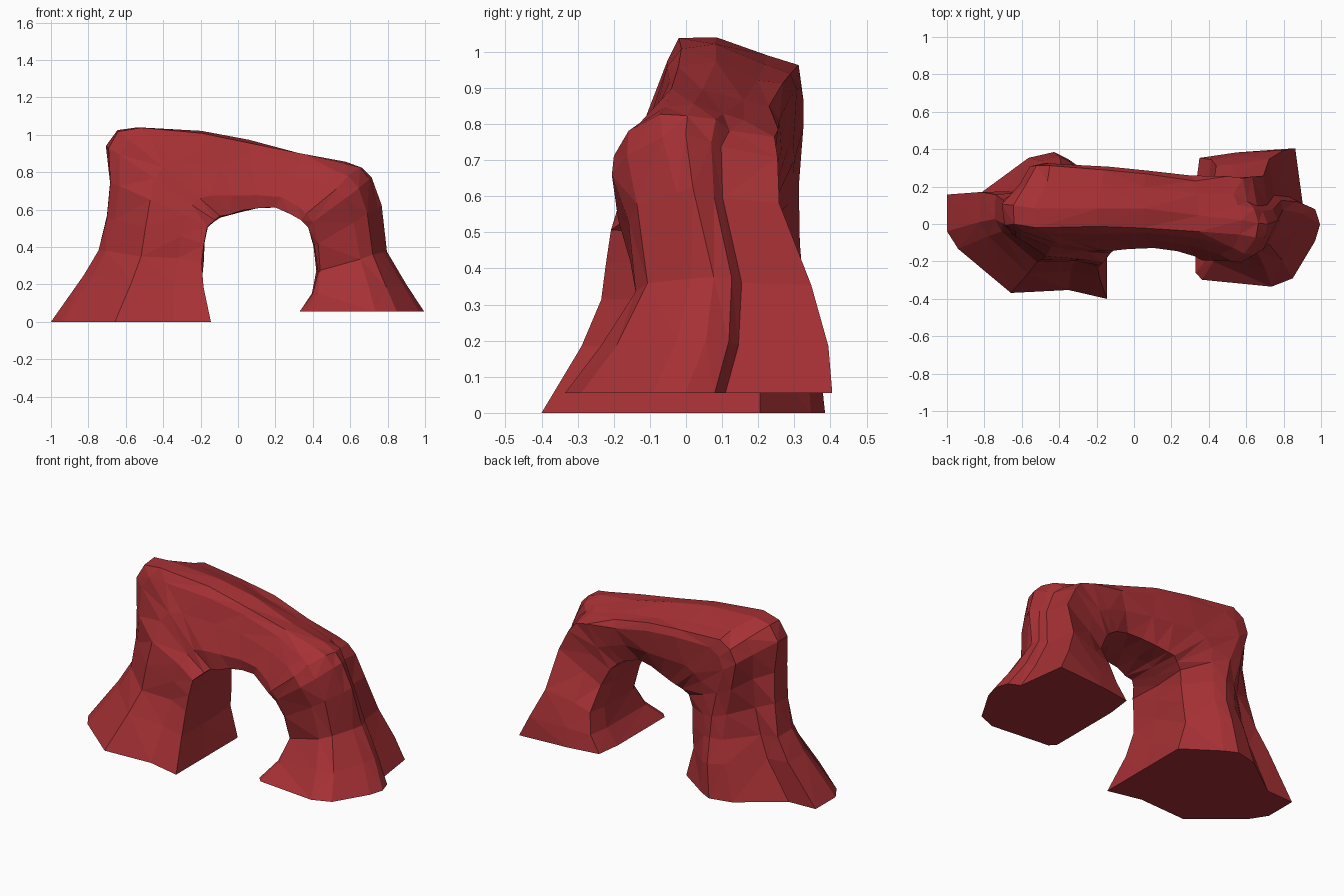
import bpy, bmesh, random
from mathutils import Vector

if "Cube" in bpy.data.objects:
    bpy.data.objects.remove(bpy.data.objects["Cube"])

random.seed(4)

# Cross-section templates: (u: 0 inner side .. 1 outer side, v: 0 front .. 1 back)
LEFT = [(0, 0), (.24, .06), (.6, .04), (.93, .34), (1, .46), (1, .71),
        (.79, .72), (.49, .96), (.33, 1), (.24, .95), (0, .77), (0, .35)]
BEAM = [(0, .03), (.2, 0), (.55, .1), (.86, .2), (.98, .27), (1, .5),
        (.87, .8), (.83, .97), (.7, 1), (.33, .95), (0, .8), (0, .4)]
RIGHT = [(0, .1), (.05, .05), (.61, 0), (.78, .06), (.96, .33), (1, .45),
         (.96, .56), (.86, .6), (.8, 1), (.33, .97), (.03, .93), (0, .72)]

# Stations along the arch: outer x, z, inner x, z, front y, back y, beam share
LEFT_LEG = [
    (-1, 0, -.145, 0, -.40, .385, 0),
    (-.82, .25, -.19, .18, -.29, .36, 0),
    (-.745, .38, -.19, .32, -.235, .33, .05),
    (-.70, .56, -.185, .42, -.22, .31, .2),
    (-.69, .75, -.165, .51, -.21, .31, .5),
]
SPAN = [
    (-.70, .94, -.13, .54, -.16, .32, .75),
    (-.65, 1.03, -.09, .56, -.145, .325, .85),
    (-.53, 1.045, -.05, .575, -.145, .325, 1),
    (-.2, 1.015, .02, .59, -.135, .305, 1),
    (.05, .97, .11, .61, -.13, .285, 1),
    (.35, .9, .2, .61, -.15, .26, .85),
    (.58, .85, .28, .58, -.19, .25, .5),
]
RIGHT_LEG = [
    (.66, .83, .33, .55, -.21, .25, .3),
    (.71, .77, .37, .51, -.21, .25, .2),
    (.765, .62, .41, .40, -.17, .26, .1),
    (.80, .38, .425, .27, -.14, .34, 0),
    (.9, .2, .40, .15, -.23, .39, 0),
    (.995, .055, .33, .055, -.335, .405, 0),
]


def section(station, end_shape, jitter):
    """Blend the leg and beam templates and place the ring in space."""
    ox, oz, ix, iz, front, back, share = station
    ring = []
    for (u0, v0), (u1, v1) in zip(end_shape, BEAM):
        u, v = u0 + (u1 - u0) * share, v0 + (v1 - v0) * share
        p = Vector((ix + (ox - ix) * u, front + (back - front) * v, iz + (oz - iz) * u))
        ring.append(p + Vector([random.uniform(-jitter, jitter) for _ in range(3)]))
    return ring


# Loft the rock from foot to foot
stations = [(s, LEFT) for s in LEFT_LEG + SPAN[:4]] + [(s, RIGHT) for s in SPAN[4:] + RIGHT_LEG]
bm = bmesh.new()
rings = []
for i, (s, shape) in enumerate(stations):
    jitter = 0 if i in (0, len(stations) - 1) else .007
    rings.append([bm.verts.new(p) for p in section(s, shape, jitter)])
for a, b in zip(rings, rings[1:]):
    for k in range(len(a)):
        n = (k + 1) % len(a)
        bm.faces.new((a[k], a[n], b[n], b[k]))
bmesh.ops.triangulate(bm, faces=bm.faces[:])

# Flat undersides of both feet
bm.faces.new(rings[0])
bm.faces.new(rings[-1])
bmesh.ops.recalc_face_normals(bm, faces=bm.faces[:])

mesh = bpy.data.meshes.new("rock_arch")
bm.to_mesh(mesh)
bm.free()
arch = bpy.data.objects.new("rock_arch", mesh)
bpy.context.collection.objects.link(arch)

# Red sandstone
stone = bpy.data.materials.new("red_stone")
stone.diffuse_color = (.38, .03, .035, 1)
stone.use_nodes = True
stone.node_tree.nodes["Principled BSDF"].inputs["Base Color"].default_value = stone.diffuse_color
mesh.materials.append(stone)
